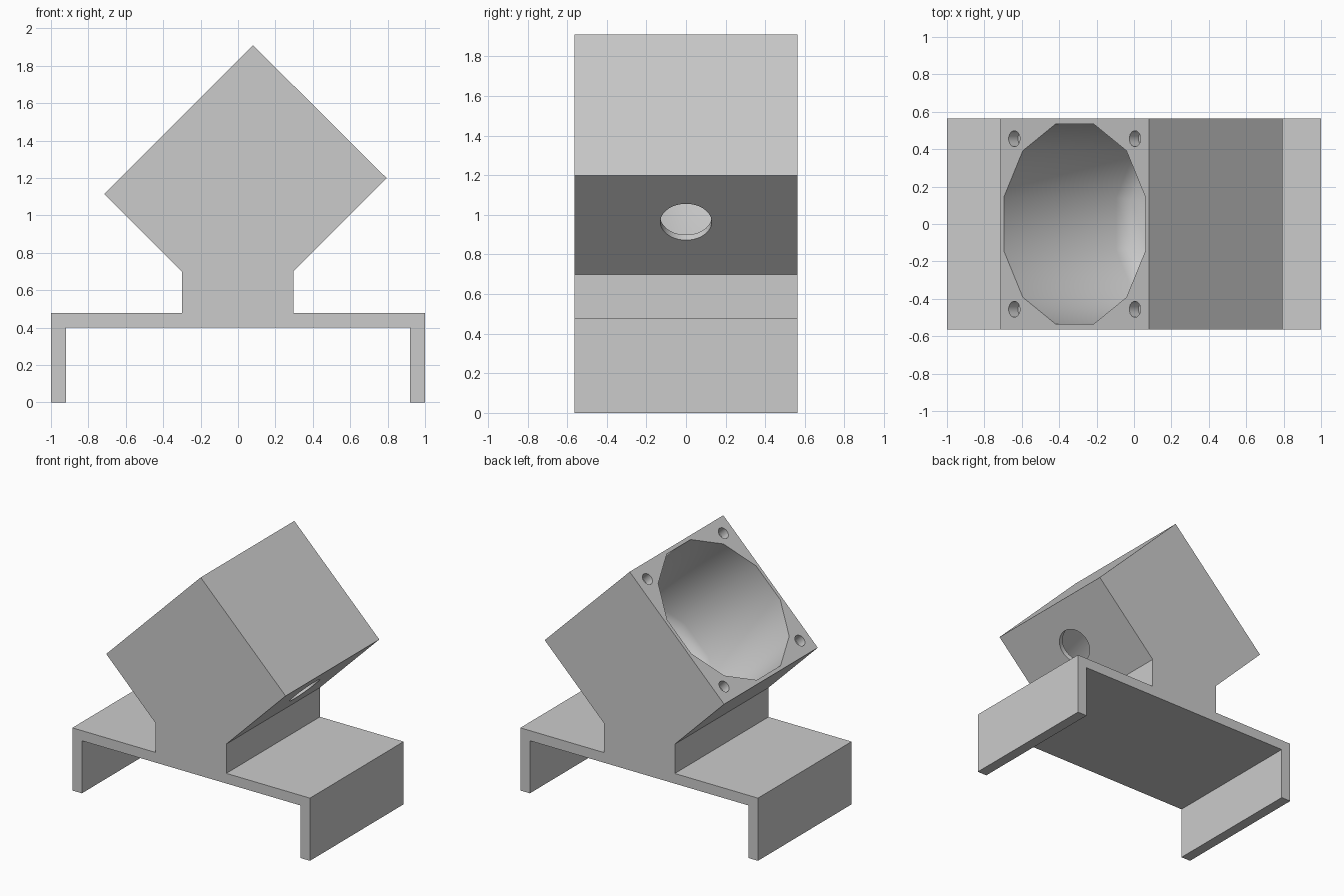
import bpy, bmesh, math
from mathutils import Matrix

cube = bpy.data.objects.get("Cube")
if cube:
    bpy.data.objects.remove(cube, do_unlink=True)

GREY = (0.6, 0.6, 0.6, 1)
mat = bpy.data.materials.new("light_grey")
mat.use_nodes = True
mat.diffuse_color = GREY
mat.node_tree.nodes["Principled BSDF"].inputs["Base Color"].default_value = GREY

HALF = 0.563          # half the width of the body
FACE_X, FACE_Z = -0.3175, 1.5125    # centre of the tilted open face
# Local frame of the open face: z points out of the block, x runs up its slope
FRAME = Matrix.Translation((FACE_X, 0, FACE_Z)) @ Matrix.Rotation(-math.pi / 4, 4, 'Y')


def to_object(bm, name):
    bmesh.ops.recalc_face_normals(bm, faces=bm.faces)
    mesh = bpy.data.meshes.new(name)
    bm.to_mesh(mesh)
    bm.free()
    mesh.materials.append(mat)
    obj = bpy.data.objects.new(name, mesh)
    bpy.context.collection.objects.link(obj)
    return obj


def lathe(name, profile, sides, x=0, y=0):
    """Closed solid from (height, radius) rings, placed in the face frame."""
    bm = bmesh.new()
    rings = []
    for h, r in profile:
        ring = []
        for i in range(sides):
            a = 2 * math.pi * (i + 0.5) / sides
            ring.append(bm.verts.new((x + r * math.cos(a), y + r * math.sin(a), h)))
        rings.append(ring)
    for lo, hi in zip(rings, rings[1:]):
        for i in range(sides):
            j = (i + 1) % sides
            bm.faces.new((lo[i], lo[j], hi[j], hi[i]))
    bm.faces.new(rings[0])
    bm.faces.new(rings[-1])
    bm.transform(FRAME)
    return to_object(bm, name)


# Body: legs, plate, neck and tilted block as one extruded profile
outline = [(-1, 0), (-0.92, 0), (-0.92, 0.4), (0.92, 0.4), (0.92, 0), (1, 0),
           (1, 0.477), (0.296, 0.477), (0.296, 0.7), (0.795, 1.199),
           (0.08, 1.91), (-0.715, 1.115), (-0.3, 0.7), (-0.3, 0.477), (-1, 0.477)]
bm = bmesh.new()
face = bm.faces.new([bm.verts.new((x, -HALF, z)) for x, z in outline])
ext = bmesh.ops.extrude_face_region(bm, geom=[face])
moved = [g for g in ext["geom"] if isinstance(g, bmesh.types.BMVert)]
bmesh.ops.translate(bm, verts=moved, vec=(0, 2 * HALF, 0))
body = to_object(bm, "tilted_mount_body")

# Cutters: twelve-sided cavity with rounded floor, cable hole, screw holes
cutters = [
    lathe("cavity_cutter", [(0.1, 0.554), (0, 0.554), (-0.84, 0.545), (-0.91, 0.5),
                            (-0.95, 0.42), (-0.97, 0.32)], 12),
    lathe("cable_hole_cutter", [(-0.8, 0.13), (-1.2, 0.13)], 32, x=0.233),
]
for sx in (-1, 1):
    for sy in (-1, 1):
        cutters.append(lathe("screw_hole_cutter", [(0.1, 0.043), (-0.07, 0.043)], 16,
                             x=sx * 0.456, y=sy * 0.456))

bpy.context.view_layer.objects.active = body
for cutter in cutters:
    cutter.hide_render = True
    mod = body.modifiers.new("cut", 'BOOLEAN')
    mod.operation = 'DIFFERENCE'
    mod.solver = 'EXACT'
    mod.object = cutter
    bpy.ops.object.modifier_apply(modifier=mod.name)
    bpy.data.objects.remove(cutter, do_unlink=True)

# Soft shading inside the cavity, crisp outer edges
bpy.ops.object.select_all(action='DESELECT')
body.select_set(True)
bpy.ops.object.shade_smooth_by_angle(angle=math.radians(35))
